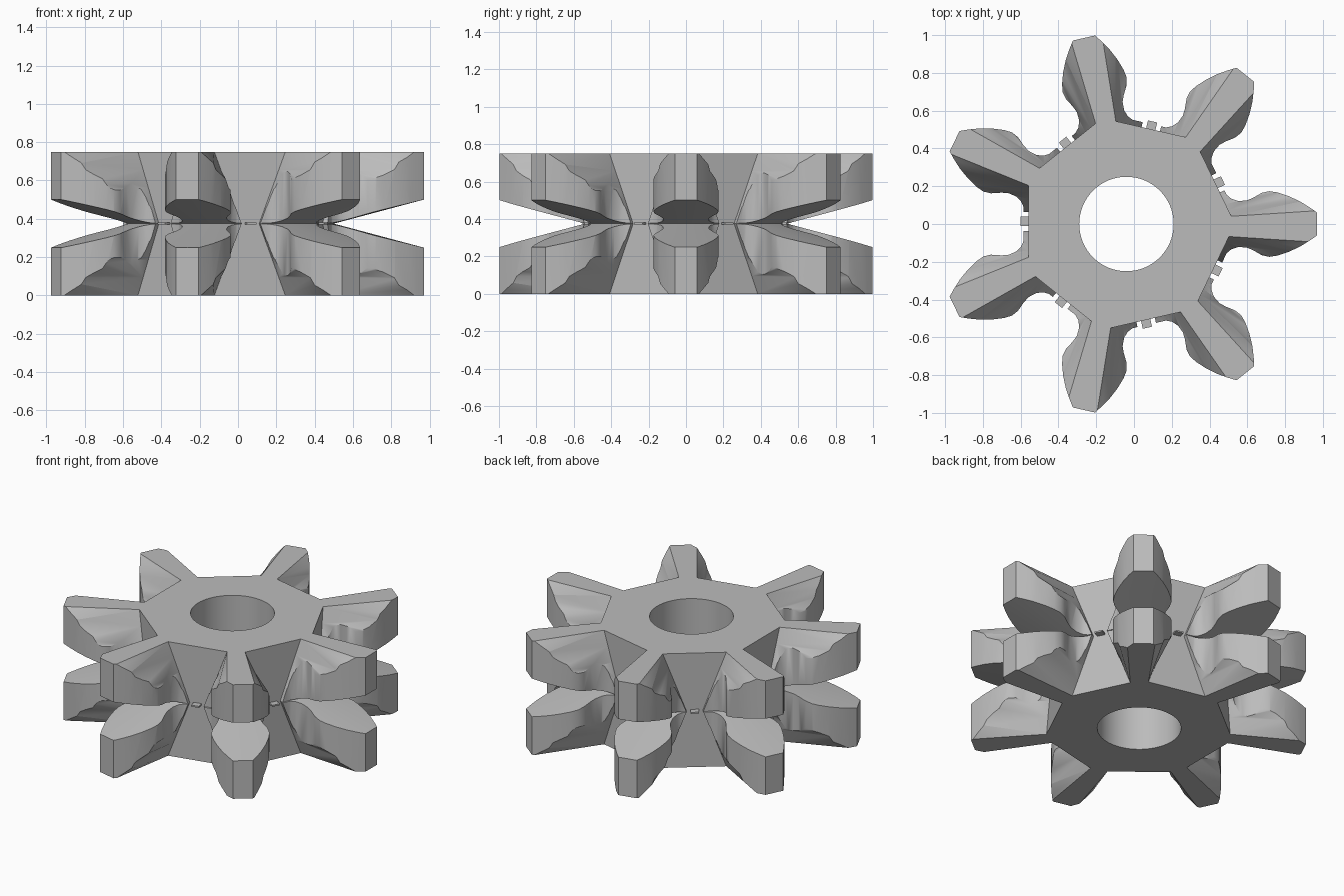
import bpy, bmesh, math
from mathutils import Matrix, Vector

TEETH = 7
MID = 0.375
STEP = 2 * math.pi / TEETH
CENTRE = Vector((-0.04, 0, 0))

cube = bpy.data.objects.get("Cube")
if cube:
    bpy.data.objects.remove(cube, do_unlink=True)

steel = bpy.data.materials.new("steel_grey")
steel.use_nodes = True
steel.diffuse_color = (0.5, 0.5, 0.5, 1)
steel.node_tree.nodes["Principled BSDF"].inputs["Base Color"].default_value = (0.5, 0.5, 0.5, 1)


def finish(bm, name):
    bmesh.ops.recalc_face_normals(bm, faces=bm.faces)
    mesh = bpy.data.meshes.new(name)
    bm.to_mesh(mesh)
    bm.free()
    obj = bpy.data.objects.new(name, mesh)
    obj.location = CENTRE
    mesh.materials.append(steel)
    bpy.context.collection.objects.link(obj)
    return obj


def loft(bm, rings, capped=True):
    """Skin between rings of points; without caps the last ring joins the first."""
    loops = [[bm.verts.new(p) for p in ring] for ring in rings]
    pairs = list(zip(loops, loops[1:]))
    if capped:
        bm.faces.new(loops[0])
        bm.faces.new(loops[-1])
    else:
        pairs.append((loops[-1], loops[0]))
    for a, b in pairs:
        for i in range(len(a)):
            j = (i + 1) % len(a)
            bm.faces.new((a[i], a[j], b[j], b[i]))


def circle(radius, z, n=64):
    return [(radius * math.cos(2 * math.pi * i / n),
             radius * math.sin(2 * math.pi * i / n), z) for i in range(n)]


# Toothed wheel: one tooth flank (distance out, half width), mirrored and repeated
flank = [(0.515, 0.187), (0.53, 0.155), (0.555, 0.134), (0.59, 0.122),
         (0.635, 0.124), (0.669, 0.138), (0.717, 0.165), (0.757, 0.174),
         (0.80, 0.167), (0.86, 0.147), (0.92, 0.119), (0.97, 0.088), (1.01, 0.06)]
tooth = [(r, -w) for r, w in flank] + [(r, w) for r, w in reversed(flank)]
outline = []
for k in range(TEETH):
    turn = Matrix.Rotation(k * STEP, 3, 'Z')
    outline += [turn @ Vector((r, w, 0)) for r, w in tooth]
bm = bmesh.new()
loft(bm, [[p + Vector((0, 0, z)) for p in outline] for z in (0, 2 * MID)])
wheel = finish(bm, "sprocket_wheel")

# Bore cutter
bm = bmesh.new()
loft(bm, [circle(0.25, -0.1), circle(0.25, 0.9)])
bore = finish(bm, "bore_cutter")

# V groove separating the two rows of teeth
bm = bmesh.new()
loft(bm, [circle(0.54, MID, 112), circle(1.2, MID + 0.176, 112),
          circle(1.2, MID - 0.176, 112)], capped=False)
groove = finish(bm, "groove_cutter")

# Flared link pockets between the teeth, narrowing to a slot at mid height
bm = bmesh.new()
for k in range(TEETH):
    turn = Matrix.Rotation((k + 0.5) * STEP, 3, 'Z')
    rings = []
    for level in range(-5, 6):
        u = level / 4
        inner, outer = 0.05 + 0.14 * abs(u), 0.05 + 0.375 * abs(u)
        section = [(0.518, -inner), (1.1, -outer), (1.1, outer), (0.518, inner)]
        rings.append([turn @ Vector((a, w - 0.014, MID + u * MID)) for a, w in section])
    loft(bm, rings)
bmesh.ops.triangulate(bm, faces=bm.faces)
pockets = finish(bm, "pocket_cutter")

# Cut the wheel
bpy.context.view_layer.objects.active = wheel
wheel.select_set(True)
for cutter in (bore, pockets, groove):
    cutter.hide_render = True
    mod = wheel.modifiers.new(cutter.name, 'BOOLEAN')
    mod.operation = 'DIFFERENCE'
    mod.solver = 'EXACT'
    mod.object = cutter
    bpy.ops.object.modifier_apply(modifier=mod.name)
for cutter in (bore, pockets, groove):
    bpy.data.objects.remove(cutter, do_unlink=True)
bpy.ops.object.shade_smooth_by_angle(angle=math.radians(25))

# Small tabs left in the slots at mid height
bm = bmesh.new()
for k in range(TEETH):
    turn = Matrix.Rotation((k + 0.5) * STEP, 3, 'Z')
    loft(bm, [[turn @ Vector((a, w - 0.014, MID + h)) for a, w in
               ((0.5, -0.025), (0.56, -0.025), (0.56, 0.025), (0.5, 0.025))]
              for h in (-0.005, 0.005)])
finish(bm, "slot_tabs")
